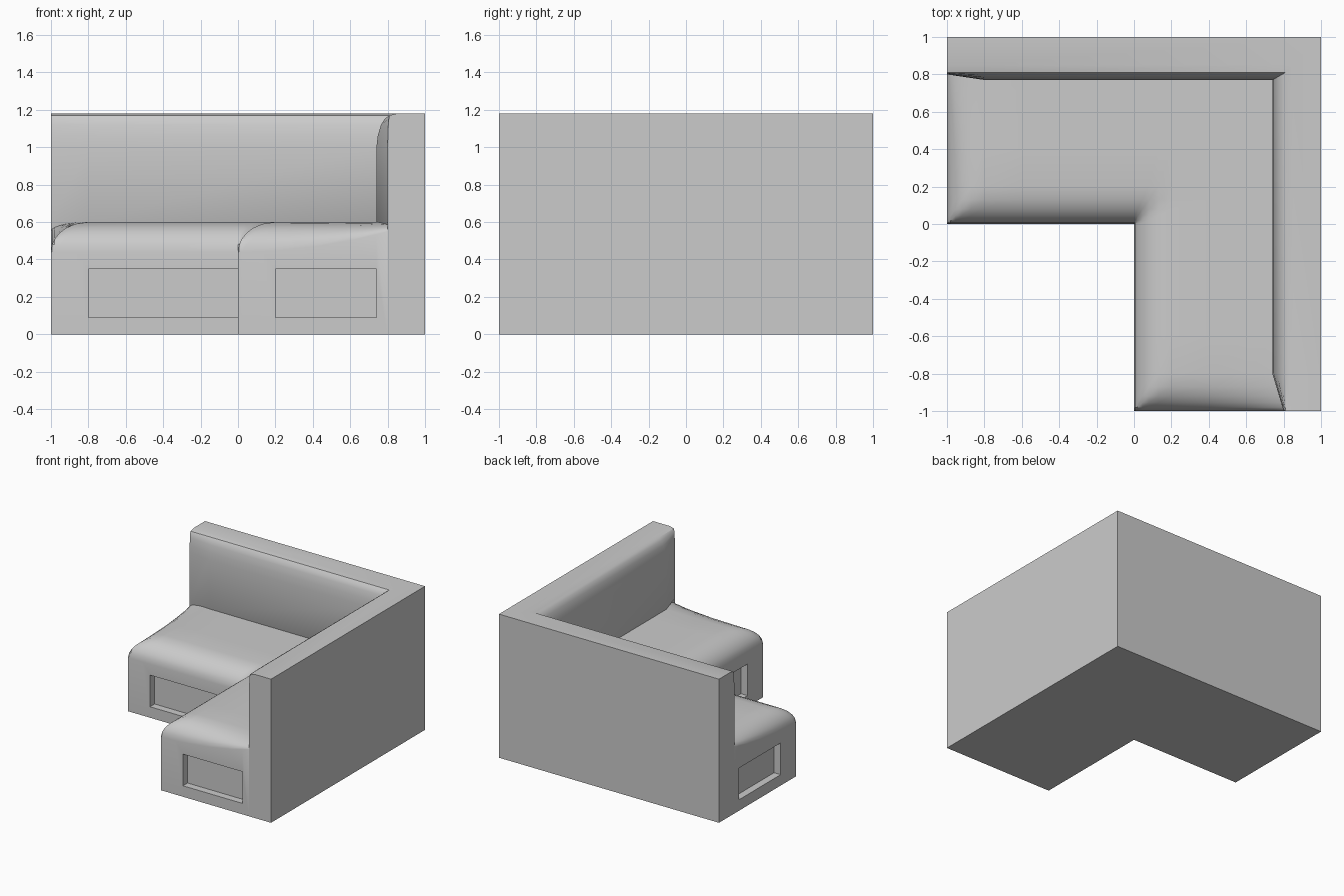
import bpy, bmesh, math

if "Cube" in bpy.data.objects:
    bpy.data.objects.remove(bpy.data.objects["Cube"])


def make_object(name, bm):
    bmesh.ops.recalc_face_normals(bm, faces=bm.faces[:])
    mesh = bpy.data.meshes.new(name)
    bm.to_mesh(mesh)
    bm.free()
    ob = bpy.data.objects.new(name, mesh)
    bpy.context.collection.objects.link(ob)
    return ob


def activate(ob):
    bpy.ops.object.select_all(action='DESELECT')
    ob.select_set(True)
    bpy.context.view_layer.objects.active = ob


def smooth(ob, degrees):
    activate(ob)
    bpy.ops.object.shade_smooth_by_angle(angle=math.radians(degrees))


def carve(ob, lo, hi):
    bm = bmesh.new()
    bmesh.ops.create_cube(bm, size=1)
    for v in bm.verts:
        v.co = [l + (c + 0.5) * (h - l) for c, l, h in zip(v.co, lo, hi)]
    cutter = make_object("recess_cutter", bm)
    cutter.hide_render = True
    activate(ob)
    mod = ob.modifiers.new("recess", 'BOOLEAN')
    mod.operation, mod.solver, mod.object = 'DIFFERENCE', 'EXACT', cutter
    bpy.ops.object.modifier_apply(modifier=mod.name)
    bpy.data.objects.remove(cutter)


# Seat: padded top with quarter-round edges over an L footprint
def roll(d, low):
    t = min(max(d / 0.2, 0), 1)
    return low + (0.6 - low) * math.sqrt(1 - (1 - t) ** 2)


def seat_height(x, y):
    front = roll(max(x, y), 0.44)
    end, along = (x + 1, y) if x < y else (y + 1, x)
    return min(front, roll(end, 0.44 + 0.11 * (max(along, 0) / 0.8) ** 2))


steps = [0, 0.006, 0.02, 0.045, 0.08, 0.13, 0.2]
grid = [s - 1 for s in steps] + [-0.6, -0.3] + steps + [0.4, 0.6, 0.74, 0.8]
bm = bmesh.new()
n = len(grid)
top, low = {}, {}
for i, x in enumerate(grid):
    for j, y in enumerate(grid):
        if x >= 0 or y >= 0:
            top[i, j] = bm.verts.new((x, y, seat_height(x, y)))
            low[i, j] = bm.verts.new((x, y, 0))
lower = {top[k]: low[k] for k in top}
for i in range(n - 1):
    for j in range(n - 1):
        keys = [(i, j), (i + 1, j), (i + 1, j + 1), (i, j + 1)]
        if all(k in top for k in keys):
            bm.faces.new([top[k] for k in keys])
            bm.faces.new([low[k] for k in reversed(keys)])
for e in [e for e in bm.edges if e.is_boundary and e.verts[0] in lower]:
    a, b = e.verts
    bm.faces.new((a, b, lower[b], lower[a]))
bmesh.ops.dissolve_limit(bm, angle_limit=0.001, verts=bm.verts[:], edges=bm.edges[:])
seat = make_object("seat", bm)

# Recessed panels: two meeting at the inner corner, one on each end
carve(seat, (-0.8, -0.1, 0.09), (0.06, 0.06, 0.35))
carve(seat, (-0.1, -0.8, 0.09), (0.06, 0.03, 0.35))
carve(seat, (0.2, -1.1, 0.09), (0.74, -0.94, 0.35))
carve(seat, (-1.1, 0.2, 0.09), (-0.94, 0.74, 0.35))
smooth(seat, 40)


# Backrest: one profile swept around the corner, bulging between its ends
def profile(bulge):
    curve = [(0, 0.6), (0, 1.0), (0.1, 1.06), (0.35, 1.12), (0.65, 1.153), (1, 1.17)]
    return ([(1, 0), (0.8, 0), (0.8, 0.55)]
            + [(bulge + t * (0.81 - bulge), z) for t, z in curve]
            + [(0.85, 1.18), (1, 1.18)])


px, py, flat = profile(0.74), profile(0.77), profile(0.8)
sections = [
    [(-1, u, z) for u, z in flat],
    [(-0.8, u, z) for u, z in py],
    [(a[0], b[0], a[1]) for a, b in zip(px, py)],
    [(u, -0.8, z) for u, z in px],
    [(u, -1, z) for u, z in flat],
]
bm = bmesh.new()
rings = [[bm.verts.new(p) for p in s] for s in sections]
m = len(flat)
for r, s in zip(rings, rings[1:]):
    for k in range(m):
        bm.faces.new((r[k], r[(k + 1) % m], s[(k + 1) % m], s[k]))
bm.faces.new(rings[0])
bm.faces.new(rings[-1])
smooth(make_object("backrest", bm), 35)
